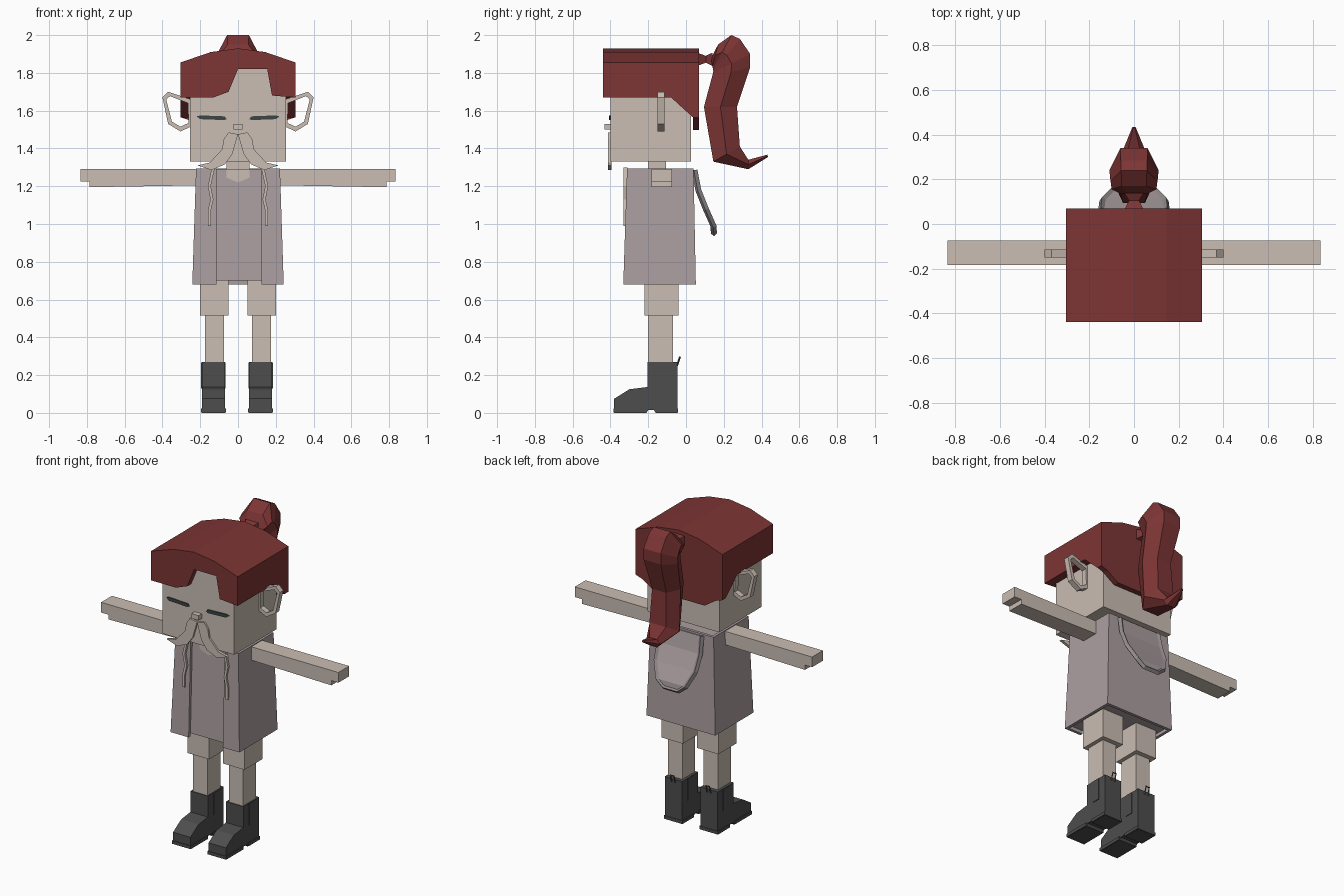
import bpy
import bmesh

cube = bpy.data.objects.get("Cube")
if cube:
    bpy.data.objects.remove(cube, do_unlink=True)


def material(name, r, g, b):
    m = bpy.data.materials.new(name)
    m.use_nodes = True
    m.diffuse_color = (r, g, b, 1)
    bsdf = next(n for n in m.node_tree.nodes if n.type == 'BSDF_PRINCIPLED')
    bsdf.inputs["Base Color"].default_value = (r, g, b, 1)
    bsdf.inputs["Roughness"].default_value = 0.9
    return m


SKIN = material("skin", .59, .51, .45)
ROBE = material("mauve_cloth", .41, .345, .355)
TRIM = material("grey_trim", .28, .25, .26)
HAIR = material("red_hair", .205, .035, .035)
BOOT = material("dark_leather", .075, .075, .075)
EYE = material("eye_line", .045, .058, .058)


def loft(name, rings, mat, closed=False, caps=True):
    """Skin a list of equal-length point rings with quads."""
    bm = bmesh.new()
    rows = [[bm.verts.new(p) for p in ring] for ring in rings]
    n = len(rows[0])
    pairs = list(zip(rows, rows[1:]))
    if closed:
        pairs.append((rows[-1], rows[0]))
    for a, b in pairs:
        for i in range(n):
            j = (i + 1) % n
            bm.faces.new((a[i], a[j], b[j], b[i]))
    if caps and not closed:
        bm.faces.new(rows[0])
        bm.faces.new(rows[-1])
    bmesh.ops.recalc_face_normals(bm, faces=bm.faces[:])
    me = bpy.data.meshes.new(name)
    bm.to_mesh(me)
    bm.free()
    me.materials.append(mat)
    ob = bpy.data.objects.new(name, me)
    bpy.context.collection.objects.link(ob)
    return ob


def front_prism(name, pts, y0, y1, mat):
    return loft(name, [[(x, y, z) for x, z in pts] for y in (y0, y1)], mat)


def side_prism(name, pts, x0, x1, mat):
    return loft(name, [[(x, y, z) for y, z in pts] for x in (x0, x1)], mat)


def rect(w, y0, y1, z):
    return [(-w, y0, z), (w, y0, z), (w, y1, z), (-w, y1, z)]


def box(name, x0, x1, y0, y1, z0, z1, mat):
    return front_prism(name, [(x0, z0), (x1, z0), (x1, z1), (x0, z1)], y0, y1, mat)


def cord(name, pts, radius, mat):
    cu = bpy.data.curves.new(name, 'CURVE')
    cu.dimensions = '3D'
    cu.bevel_depth = radius
    cu.bevel_resolution = 0
    cu.use_fill_caps = True
    sp = cu.splines.new('POLY')
    sp.points.add(len(pts) - 1)
    for p, co in zip(sp.points, pts):
        p.co = (*co, 1)
    sp.use_smooth = False
    cu.materials.append(mat)
    ob = bpy.data.objects.new(name, cu)
    bpy.context.collection.objects.link(ob)


def flip(pts, s):
    return [(s * p[0], *p[1:]) for p in pts]


SIDES = (("left", 1), ("right", -1))

# Head, neck and nose
box("head", -.253, .253, -.40, .027, 1.33, 1.84, SKIN)
box("neck", -.06, .06, -.20, -.105, 1.27, 1.34, SKIN)
box("nose", -.025, .025, -.432, -.395, 1.5, 1.53, SKIN)

# Hair cap: arched block, notched fringe and lower back
arch = [(.305, 1.855), (.145, 1.91), (0, 1.93), (-.145, 1.91), (-.305, 1.855)]
front_prism("hair_cap", [(-.305, 1.67), (.305, 1.67)] + arch, -.39, .07, HAIR)
fringe = [(-.305, 1.67), (-.13, 1.67), (-.05, 1.70), (0, 1.82),
          (.155, 1.82), (.18, 1.68), (.305, 1.67)]
front_prism("hair_fringe", fringe + arch, -.44, -.39, HAIR)
side_prism("hair_sides", [(-.08, 1.671), (.036, 1.565), (.036, 1.671)],
           -.305, .305, HAIR)
front_prism("hair_back", [(-.305, 1.671), (-.305, 1.565), (-.26, 1.55), (-.18, 1.497),
                          (.18, 1.497), (.26, 1.55), (.305, 1.565), (.305, 1.671)],
            .036, .07, HAIR)

# Ponytail: hourglass tie, then six-sided sections from inner to outer edge
loft("ponytail_tie", [[(-w, y, 1.872 - h), (w, y, 1.872 - h),
                       (w, y, 1.872 + h), (-w, y, 1.872 + h)]
                      for y, w, h in ((.06, .045, .035), (.105, .022, .018), (.14, .045, .035))],
     HAIR)
sections = [((.135, 1.85), (.137, 1.885), .06),
            ((.14, 1.835), (.17, 1.95), .10),
            ((.143, 1.82), (.24, 2.0), .105),
            ((.145, 1.81), (.285, 1.98), .108),
            ((.143, 1.80), (.34, 1.90), .11),
            ((.138, 1.78), (.34, 1.83), .11),
            ((.095, 1.62), (.27, 1.62), .09),
            ((.145, 1.33), (.285, 1.41), .105),
            ((.33, 1.29), (.33, 1.34), .05),
            ((.435, 1.355), (.43, 1.367), .008)]
rings = []
for (yi, zi), (yo, zo), w in sections:
    ym, zm, n = (yi + yo) / 2, (zi + zo) / 2, w * .55
    rings.append([(-n, yi, zi), (n, yi, zi), (w, ym, zm),
                  (n, yo, zo), (-n, yo, zo), (-w, ym, zm)])
loft("ponytail", rings, HAIR)

# Paired face parts and arms
eye = [(.06, 1.555), (.07, 1.57), (.2, 1.575), (.22, 1.57), (.2, 1.555), (.075, 1.55)]
moustache = [(0, 1.475), (.05, 1.485), (.075, 1.45), (.085, 1.395), (.15, 1.325),
             (.215, 1.31), (.14, 1.285), (.07, 1.315), (.03, 1.37)]
ear_outer = [(.25, 1.66), (.37, 1.70), (.40, 1.67), (.37, 1.53), (.305, 1.49), (.25, 1.515)]
ear_inner = [(.265, 1.64), (.36, 1.677), (.38, 1.66), (.35, 1.542), (.305, 1.515), (.262, 1.535)]
strand = [(.13, 1.30), (.152, 1.2), (.138, 1.13), (.152, 1.07), (.152, .99)]
arm = [(.2, 1.29), (.835, 1.29), (.835, 1.225), (.785, 1.225), (.785, 1.195), (.2, 1.205)]
for side, s in SIDES:
    front_prism(side + "_closed_eye", flip(eye, s), -.407, -.39, EYE)
    front_prism(side + "_moustache", flip(moustache, s), -.412, -.395, SKIN)
    loft(side + "_ear", [[(s * x, y, z) for x, z in pts] for pts, y in
                         ((ear_outer, -.15), (ear_outer, -.115),
                          (ear_inner, -.115), (ear_inner, -.15))], SKIN, closed=True)
    band = [(x - .008, z) for x, z in strand] + [(x + .008, z) for x, z in strand[::-1]]
    front_prism(side + "_moustache_strand", flip(band, s), -.33, -.31, SKIN)
    front_prism(side + "_arm", flip(arm, s), -.183, -.075, SKIN)

# Robe: inner garment with an open coat around it
loft("inner_robe", [rect(.205, -.292, .03, 1.29), rect(.225, -.312, .04, .70)], ROBE)


def coat_ring(w, f, b, z, t=.018):
    right, left = -.115, .125
    pts = [(right, f), (-w, f), (-w, b), (w, b), (w, f), (left, f), (left, f + t),
           (w - t, f + t), (w - t, b - t), (t - w, b - t), (t - w, f + t), (right, f + t)]
    return [(x, y, z) for x, y in pts]


loft("coat", [coat_ring(.222, -.312, .04, 1.295), coat_ring(.242, -.332, .052, .68)], ROBE)
front_prism("neckline", [(-.06, 1.291), (-.06, 1.245), (0, 1.22), (.06, 1.245), (.06, 1.291)],
            -.299, -.28, SKIN)

# Hood hanging behind the shoulders: sheet with a rim
hood = [(.14, .045, 1.285), (.145, .065, 1.18), (.14, .105, 1.08),
        (.10, .145, .99), (.05, .148, .95)]
loft("hood", [[(-x, y, z), (x, y, z), (x, y + .006, z), (-x, y + .006, z)]
              for x, y, z in hood], ROBE)
cord("hood_rim", hood + flip(hood, -1)[::-1], .016, TRIM)

# Legs and boots
boot = [(-.38, 0), (-.38, .075), (-.30, .125), (-.205, .137), (-.205, .27), (-.045, .27),
        (-.045, 0), (-.16, 0), (-.17, .015), (-.20, .015), (-.21, 0)]
for side, s in SIDES:
    c = s * .125
    box(side + "_thigh", c - .075, c + .075, -.22, -.04, .515, .72, SKIN)
    box(side + "_shin", c - .05, c + .05, -.20, -.07, .25, .52, SKIN)
    c -= .005
    side_prism(side + "_boot", boot, c - .061, c + .061, BOOT)
    box(side + "_toe_sole", c - .066, c + .066, -.384, -.21, .002, .022, BOOT)
    box(side + "_heel_sole", c - .066, c + .066, -.16, -.042, .002, .022, BOOT)
    box(side + "_boot_panel", c - .065, c + .065, -.15, -.10, .13, .268, BOOT)
    cord(side + "_pull_loop", [(c - .012, -.047, .25), (c - .012, -.032, .297),
                               (c + .012, -.032, .297), (c + .012, -.047, .25)], .005, BOOT)
